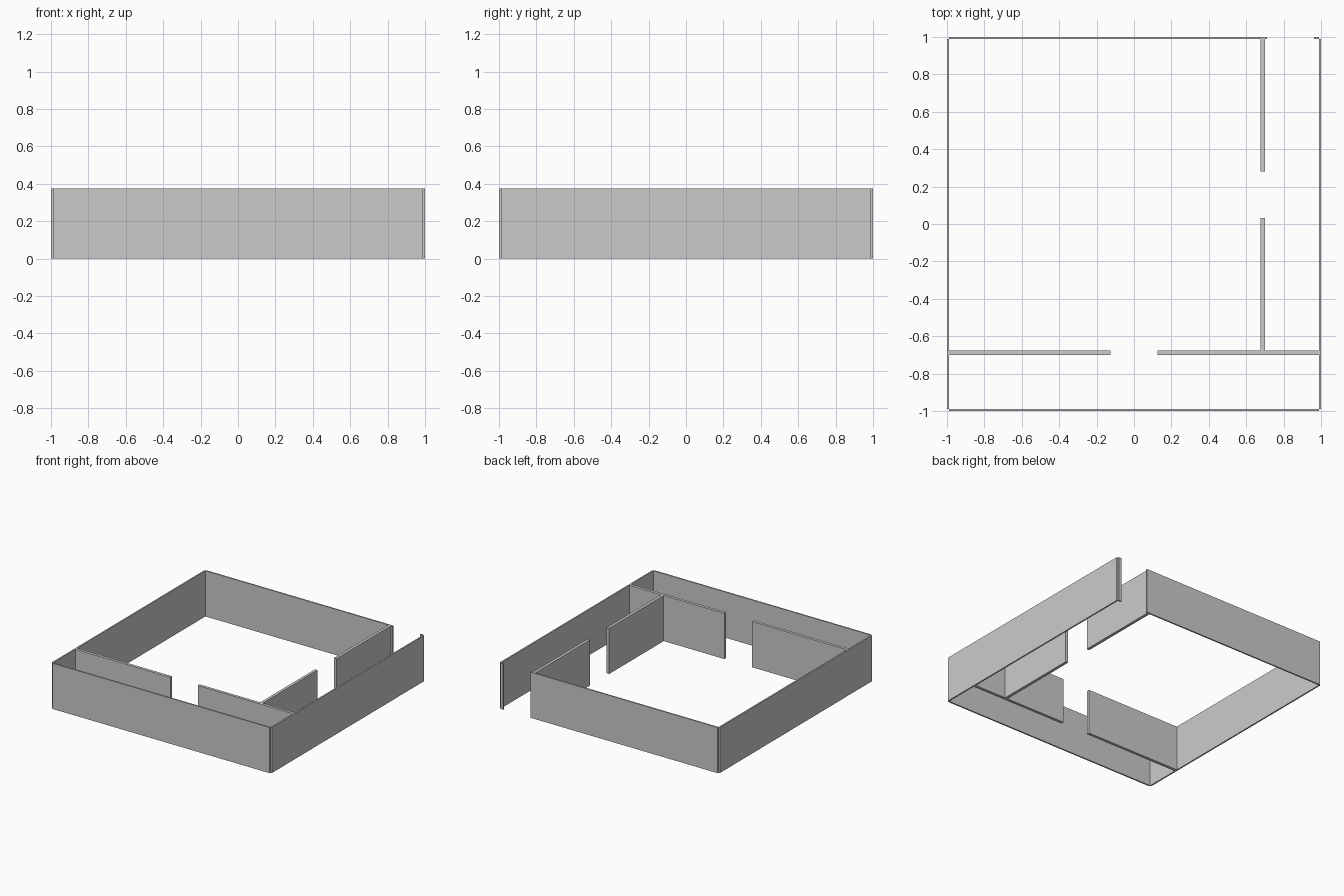
import bpy, bmesh

if "Cube" in bpy.data.objects:
    bpy.data.objects.remove(bpy.data.objects["Cube"])

HEIGHT = 0.375
EDGE = 0.988    # inner face of the outer walls


def wall(name, x0, x1, y0, y1):
    """Axis-aligned wall standing on the ground."""
    bm = bmesh.new()
    bmesh.ops.create_cube(bm, size=1)
    for v in bm.verts:
        v.co.x = x1 if v.co.x > 0 else x0
        v.co.y = y1 if v.co.y > 0 else y0
        v.co.z = HEIGHT if v.co.z > 0 else 0
    mesh = bpy.data.meshes.new(name)
    bm.to_mesh(mesh)
    bm.free()
    obj = bpy.data.objects.new(name, mesh)
    bpy.context.collection.objects.link(obj)
    return obj


# Outer walls, leaving small notches at the corners
wall("left_wall", -1, -EDGE, -EDGE, EDGE)
wall("right_wall", EDGE, 1, -EDGE, EDGE)
wall("front_wall", -EDGE, EDGE, -1, -EDGE)

# Back wall, split by the entrance
wall("back_wall_long", -EDGE, 0.712, EDGE, 1)
wall("back_wall_stub", 0.962, EDGE, EDGE, 1)

# Thicker partition across the front, split by a doorway
wall("front_partition_left", -EDGE, -0.125, -0.7, -0.676)
wall("front_partition_right", 0.125, EDGE, -0.7, -0.676)

# Partition along the right, split by a doorway
wall("side_partition_front", 0.676, 0.7, -0.676, 0.031)
wall("side_partition_back", 0.676, 0.7, 0.281, EDGE)
